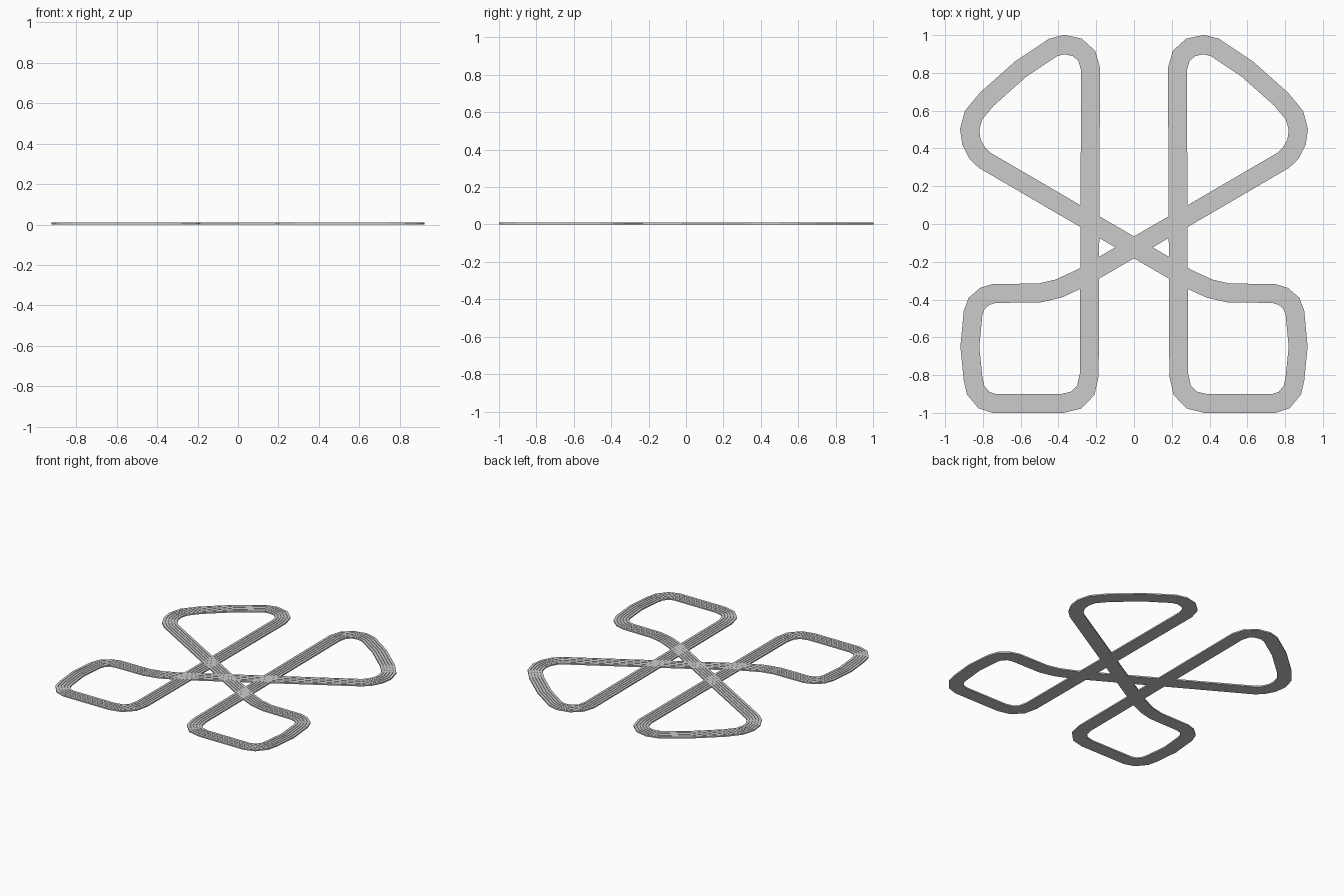
import bpy, bmesh
from mathutils import Vector

if "Cube" in bpy.data.objects:
    bpy.data.objects.remove(bpy.data.objects["Cube"])

W, H = 0.10, 0.01          # band width and thickness
LANES, SLOT, DEPTH = 5, 0.003, 0.004

# Centre line of half the circuit: down the right straight, round the lower
# right loop, along the diagonal and round the upper left loop
half = [(0.23, 0.82), (0.237, -0.80), (0.255, -0.88), (0.305, -0.932), (0.38, -0.95),
        (0.74, -0.95), (0.795, -0.932), (0.838, -0.88), (0.852, -0.82), (0.869, -0.65),
        (0.852, -0.47), (0.833, -0.42), (0.79, -0.383), (0.74, -0.368), (0.50, -0.365),
        (0.40, -0.342), (0.28, -0.287), (-0.79, 0.337), (-0.83, 0.375), (-0.861, 0.435),
        (-0.87, 0.50), (-0.85, 0.575), (-0.78, 0.66), (-0.60, 0.82), (-0.43, 0.934),
        (-0.37, 0.95), (-0.30, 0.935), (-0.25, 0.89)]
path = [Vector(p) for p in half] + [Vector((-x, y)) for x, y in half]

# Cross-section: flat underside, top split into lanes by narrow slots
profile = [(-W / 2, 0), (W / 2, 0), (W / 2, H)]
for i in range(LANES - 1, 0, -1):
    x = -W / 2 + W * i / LANES
    profile += [(x + SLOT / 2, H), (x + SLOT / 2, H - DEPTH),
                (x - SLOT / 2, H - DEPTH), (x - SLOT / 2, H)]
profile.append((-W / 2, H))

# Sweep the cross-section round the closed path with mitred joints
bm = bmesh.new()
rings = []
n = len(path)
for i, p in enumerate(path):
    d0 = (p - path[i - 1]).normalized()
    d1 = (path[(i + 1) % n] - p).normalized()
    n0, n1 = Vector((d0.y, -d0.x)), Vector((d1.y, -d1.x))
    m = (n0 + n1).normalized()
    m /= m.dot(n1)
    rings.append([bm.verts.new((p.x + m.x * u, p.y + m.y * u, z)) for u, z in profile])
k = len(profile)
for i in range(n):
    a, b = rings[i], rings[(i + 1) % n]
    for j in range(k):
        bm.faces.new((a[j], a[(j + 1) % k], b[(j + 1) % k], b[j]))
bmesh.ops.recalc_face_normals(bm, faces=bm.faces)

mesh = bpy.data.meshes.new("track_band")
bm.to_mesh(mesh)
bm.free()
bpy.context.collection.objects.link(bpy.data.objects.new("track_band", mesh))
